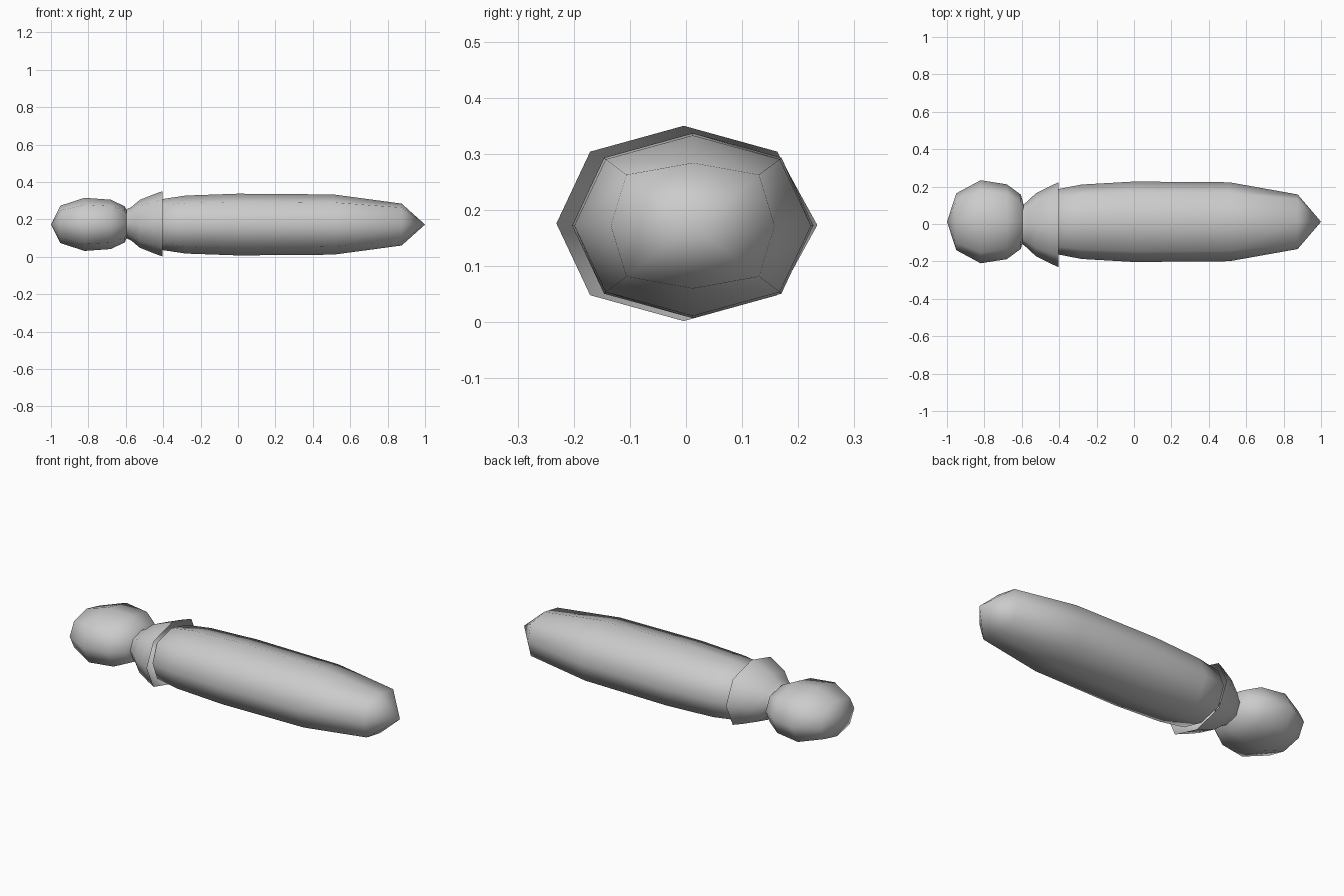
import bpy, bmesh, math

if "Cube" in bpy.data.objects:
    bpy.data.objects.remove(bpy.data.objects["Cube"])

grey = bpy.data.materials.new("plain grey")
grey.diffuse_color = (0.6, 0.6, 0.6, 1)
grey.use_nodes = True
grey.node_tree.nodes["Principled BSDF"].inputs["Base Color"].default_value = grey.diffuse_color

SIDES = 8


def lathe(name, rings, cy, cz, start=None, end=None):
    """Eight-sided skin along x. Rings are (x, half width, half height, diagonal factor)."""
    bm = bmesh.new()
    loops = []
    for x, ry, rz, d in rings:
        loop = []
        for i in range(SIDES):
            a = 2 * math.pi * i / SIDES
            k = d / math.cos(math.pi / 4) if i % 2 else 1
            loop.append(bm.verts.new((x, cy + ry * k * math.cos(a), cz + rz * k * math.sin(a))))
        loops.append(loop)
    for a, b in zip(loops, loops[1:]):
        for i in range(SIDES):
            j = (i + 1) % SIDES
            bm.faces.new((a[j], b[j], b[i], a[i]))
    # pointed ends
    for x, loop, is_end in ((start, loops[0], False), (end, loops[-1], True)):
        if x is None:
            continue
        tip = bm.verts.new((x, cy, cz))
        for i in range(SIDES):
            j = (i + 1) % SIDES
            bm.faces.new((loop[i], loop[j], tip) if is_end else (loop[j], loop[i], tip))
    me = bpy.data.meshes.new(name)
    bm.to_mesh(me)
    bm.free()
    ob = bpy.data.objects.new(name, me)
    bpy.context.collection.objects.link(ob)
    me.materials.append(grey)
    bpy.ops.object.select_all(action='DESELECT')
    ob.select_set(True)
    bpy.context.view_layer.objects.active = ob
    bpy.ops.object.shade_smooth_by_angle(angle=math.radians(62))
    return ob


# rounded head
lathe("head", [(-0.95, 0.152, 0.10, 0.74), (-0.82, 0.222, 0.142, 0.74),
               (-0.68, 0.20, 0.132, 0.74), (-0.605, 0.145, 0.096, 0.74)],
      0.012, 0.173, start=-1.0, end=-0.565)

# narrow waist widening into an open flared collar
lathe("thorax", [(-0.595, 0.105, 0.078, 0.74), (-0.57, 0.125, 0.09, 0.74),
                 (-0.525, 0.168, 0.128, 0.74), (-0.45, 0.205, 0.158, 0.74),
                 (-0.405, 0.227, 0.174, 0.735)],
      -0.004, 0.176)

# long abdomen with a pointed tail
lathe("abdomen", [(-0.42, 0.172, 0.134, 0.76), (-0.28, 0.199, 0.155, 0.74),
                  (0.0, 0.215, 0.165, 0.735), (0.51, 0.211, 0.161, 0.735),
                  (0.875, 0.146, 0.112, 0.81)],
      0.012, 0.172, start=-0.52, end=1.0)
